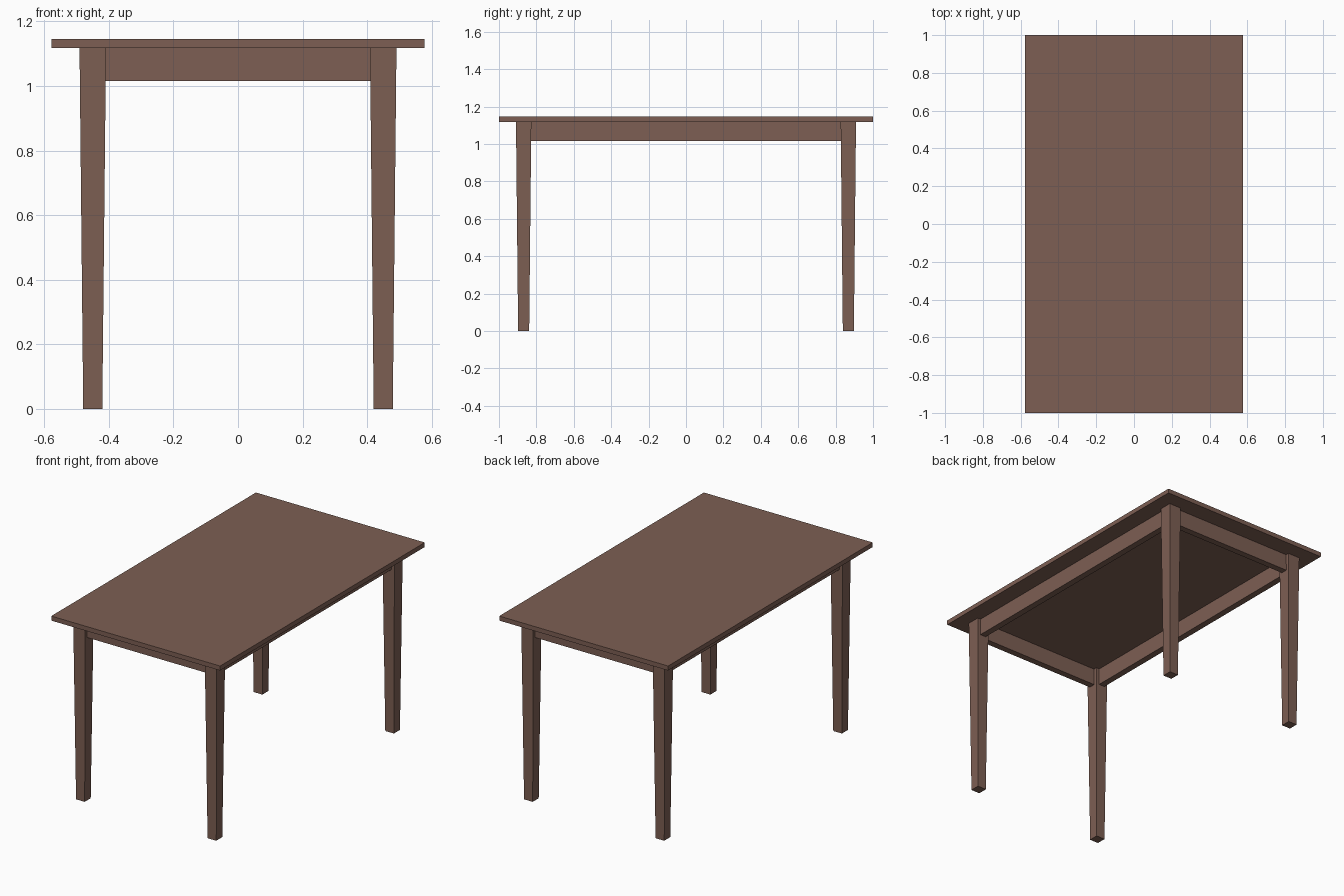
import bpy, bmesh

if "Cube" in bpy.data.objects:
    bpy.data.objects.remove(bpy.data.objects["Cube"])

wood = bpy.data.materials.new("brown_wood")
wood.diffuse_color = (0.205, 0.114, 0.087, 1)
wood.use_nodes = True
wood.node_tree.nodes["Principled BSDF"].inputs["Base Color"].default_value = wood.diffuse_color

LEG_X, LEG_Y = 0.45, 0.868      # leg centres
TOP_Z, APRON_Z = 1.118, 1.015   # underside of tabletop, underside of apron


def box(name, center, size, bottom_scale=1.0):
    """Box, optionally tapered towards its bottom."""
    bm = bmesh.new()
    bmesh.ops.create_cube(bm, size=1)
    for v in bm.verts:
        s = bottom_scale if v.co.z < 0 else 1.0
        v.co.x *= size[0] * s
        v.co.y *= size[1] * s
        v.co.z *= size[2]
    me = bpy.data.meshes.new(name)
    bm.to_mesh(me)
    bm.free()
    me.materials.append(wood)
    ob = bpy.data.objects.new(name, me)
    ob.location = center
    bpy.context.collection.objects.link(ob)
    return ob


# Tabletop
box("tabletop", (0, 0, (TOP_Z + 1.146) / 2), (1.155, 2.0, 1.146 - TOP_Z))

# Tapered legs
for sx, side in ((-1, "left"), (1, "right")):
    for sy, end in ((-1, "front"), (1, "back")):
        box(f"{end}_{side}_leg", (sx * LEG_X, sy * LEG_Y, TOP_Z / 2),
            (0.082, 0.082, TOP_Z), 0.72)

# Apron rails, centred on the legs and butting into them
mid, h = (TOP_Z + APRON_Z) / 2, TOP_Z - APRON_Z
for s, end, side in ((-1, "front", "left"), (1, "back", "right")):
    box(f"{end}_apron", (0, s * LEG_Y, mid), (2 * LEG_X - 0.08, 0.04, h))
    box(f"{side}_apron", (s * LEG_X, 0, mid), (0.04, 2 * LEG_Y - 0.08, h))
